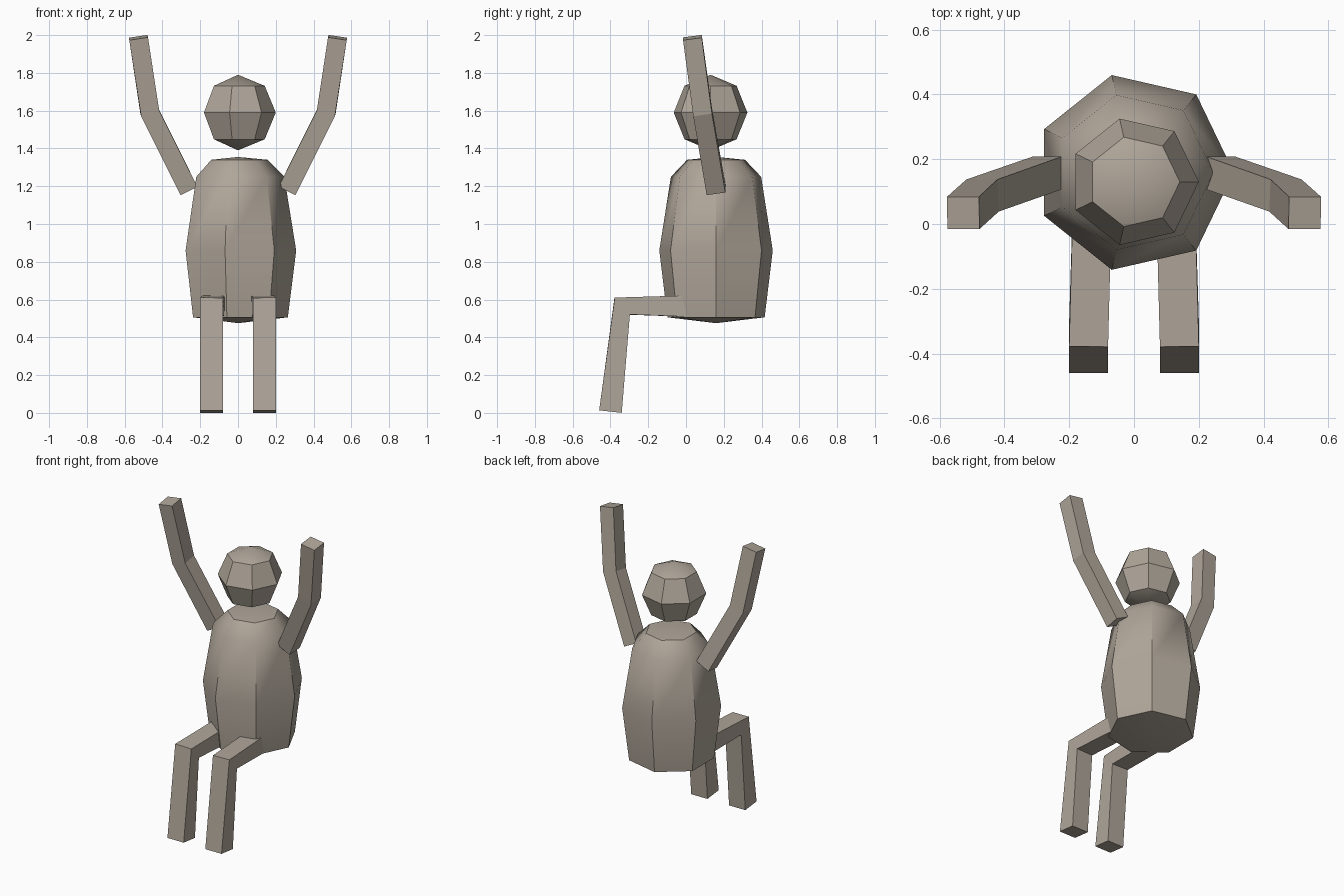
import bpy, bmesh, math
from mathutils import Vector

if "Cube" in bpy.data.objects:
    bpy.data.objects.remove(bpy.data.objects["Cube"])

SIDES = 7

# warm grey-brown for the whole figure
brown = bpy.data.materials.new("warm_grey")
brown.diffuse_color = (0.43, 0.38, 0.32, 1)
brown.use_nodes = True
brown.node_tree.nodes["Principled BSDF"].inputs["Base Color"].default_value = brown.diffuse_color


def finish(name, bm, smooth=False):
    bmesh.ops.recalc_face_normals(bm, faces=bm.faces)
    me = bpy.data.meshes.new(name)
    bm.to_mesh(me)
    bm.free()
    me.materials.append(brown)
    ob = bpy.data.objects.new(name, me)
    bpy.context.collection.objects.link(ob)
    if smooth:
        bpy.ops.object.select_all(action='DESELECT')
        ob.select_set(True)
        bpy.context.view_layer.objects.active = ob
        bpy.ops.object.shade_smooth_by_angle(angle=math.radians(40))
    return ob


def lathe(name, y, bottom, rings, top):
    """Seven-sided turned form with pointed caps; rings are (radius, z)."""
    bm = bmesh.new()
    loops = []
    for r, z in rings:
        loops.append([bm.verts.new((r * math.cos(2 * math.pi * i / SIDES),
                                    y + r * math.sin(2 * math.pi * i / SIDES), z))
                      for i in range(SIDES)])
    lo, hi = bm.verts.new((0, y, bottom)), bm.verts.new((0, y, top))
    for i in range(SIDES):
        j = (i + 1) % SIDES
        bm.faces.new((lo, loops[0][j], loops[0][i]))
        bm.faces.new((hi, loops[-1][i], loops[-1][j]))
        for a, b in zip(loops, loops[1:]):
            bm.faces.new((a[i], a[j], b[j], b[i]))
    return finish(name, bm, True)


def limb(name, points, width, hint, side):
    """Square tube swept along points; hint sets the section's roll."""
    pts = [Vector((p[0] * side, p[1], p[2])) for p in points]
    dirs = [(b - a).normalized() for a, b in zip(pts, pts[1:])]
    h = width / 2
    bm = bmesh.new()
    loops = []
    for k, p in enumerate(pts):
        t = (dirs[max(k - 1, 0)] + dirs[min(k, len(dirs) - 1)]).normalized()
        u = Vector(hint)
        u = (u - t * u.dot(t)).normalized()
        v = t.cross(u)
        loops.append([bm.verts.new(p + u * a * h + v * b * h)
                      for a, b in ((-1, -1), (1, -1), (1, 1), (-1, 1))])
    for a, b in zip(loops, loops[1:]):
        for i in range(4):
            j = (i + 1) % 4
            bm.faces.new((a[i], a[j], b[j], b[i]))
    bm.faces.new(loops[0][::-1])
    bm.faces.new(loops[-1])
    return finish(name, bm)


# torso
lathe("torso", 0.159, 0.475,
      [(0.264, 0.506), (0.308, 0.86), (0.245, 1.25), (0.157, 1.34)], 1.355)

# head
s = 0.2 * math.sqrt(0.5)
lathe("head", 0.13, 1.39, [(s, 1.59 - s), (0.2, 1.59), (s, 1.59 + s)], 1.79)

# raised arms and seated legs, mirrored left and right
for tag, side in (("left", 1), ("right", -1)):
    limb(tag + "_arm",
         [(0.263, 0.159, 1.182), (0.467, 0.088, 1.592), (0.527, 0.034, 1.987)],
         0.10, (0, 1, 0), side)
    limb(tag + "_leg",
         [(0.14, -0.40, 0.007), (0.14, -0.338, 0.565), (0.127, 0.12, 0.565)],
         0.12, (1, 0, 0), side)
